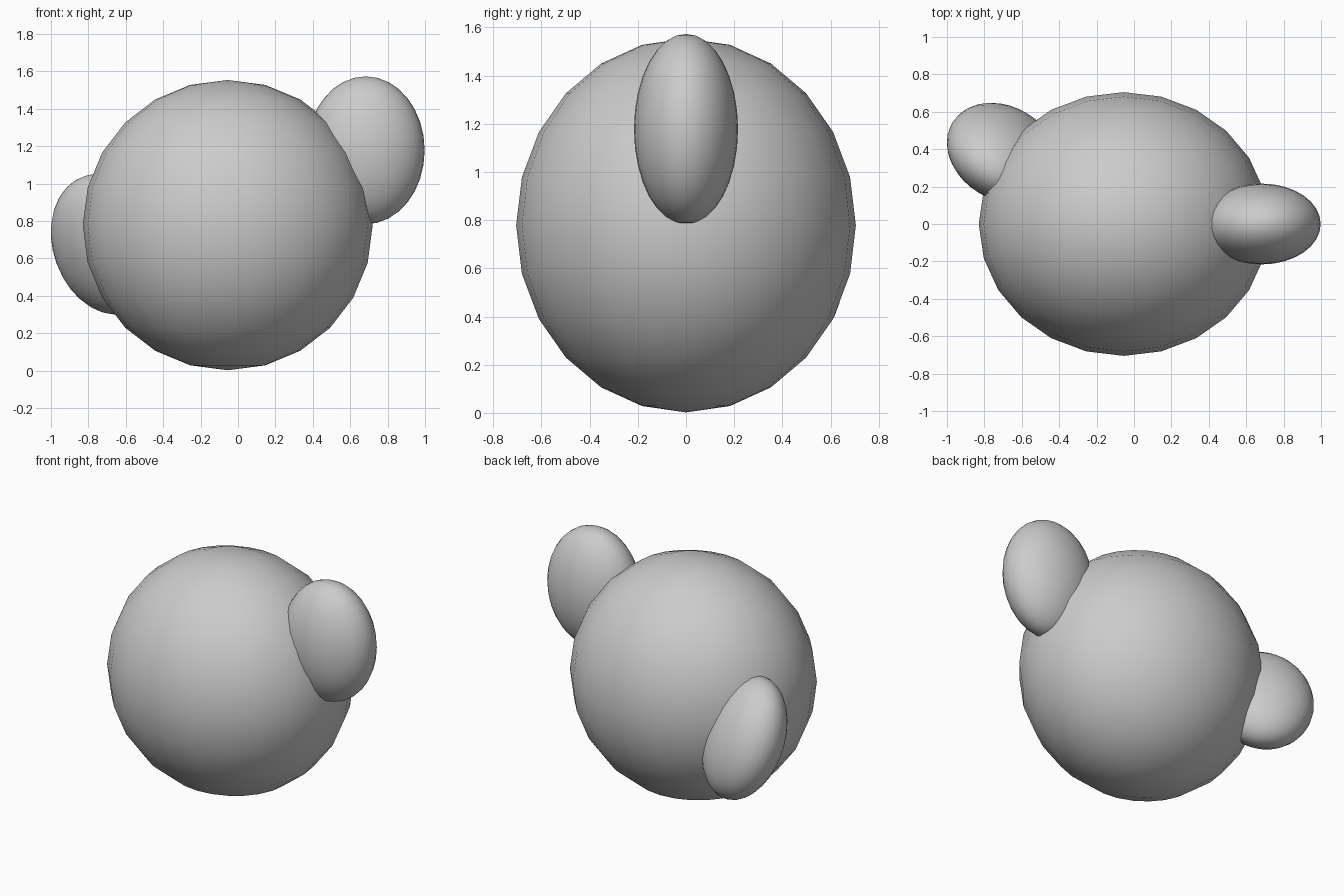
import bpy
from math import radians

if "Cube" in bpy.data.objects:
    bpy.data.objects.remove(bpy.data.objects["Cube"])

grey = bpy.data.materials.new("plain_grey")
grey.diffuse_color = (0.6, 0.6, 0.6, 1)
grey.use_nodes = True
grey.node_tree.nodes["Principled BSDF"].inputs["Base Color"].default_value = grey.diffuse_color


def ellipsoid(name, centre, radii, segments, rings, rotation=(0, 0, 0)):
    bpy.ops.mesh.primitive_uv_sphere_add(
        segments=segments, ring_count=rings, radius=1, location=centre,
        rotation=[radians(a) for a in rotation])
    ob = bpy.context.object
    ob.name = name
    ob.scale = radii
    ob.data.materials.append(grey)
    bpy.ops.object.shade_smooth()
    return ob


# Large round body with a coarse outline
ellipsoid("body", (-0.055, 0, 0.778), (0.775, 0.705, 0.776), 24, 12)

# Two equal lobes: radial depth, width, height
lobe = (0.315, 0.216, 0.395)
ellipsoid("right_lobe", (0.683, 0, 1.178), lobe, 32, 16)
ellipsoid("back_left_lobe", (-0.702, 0.38, 0.675), lobe, 32, 16, (-22, 0, 149))
